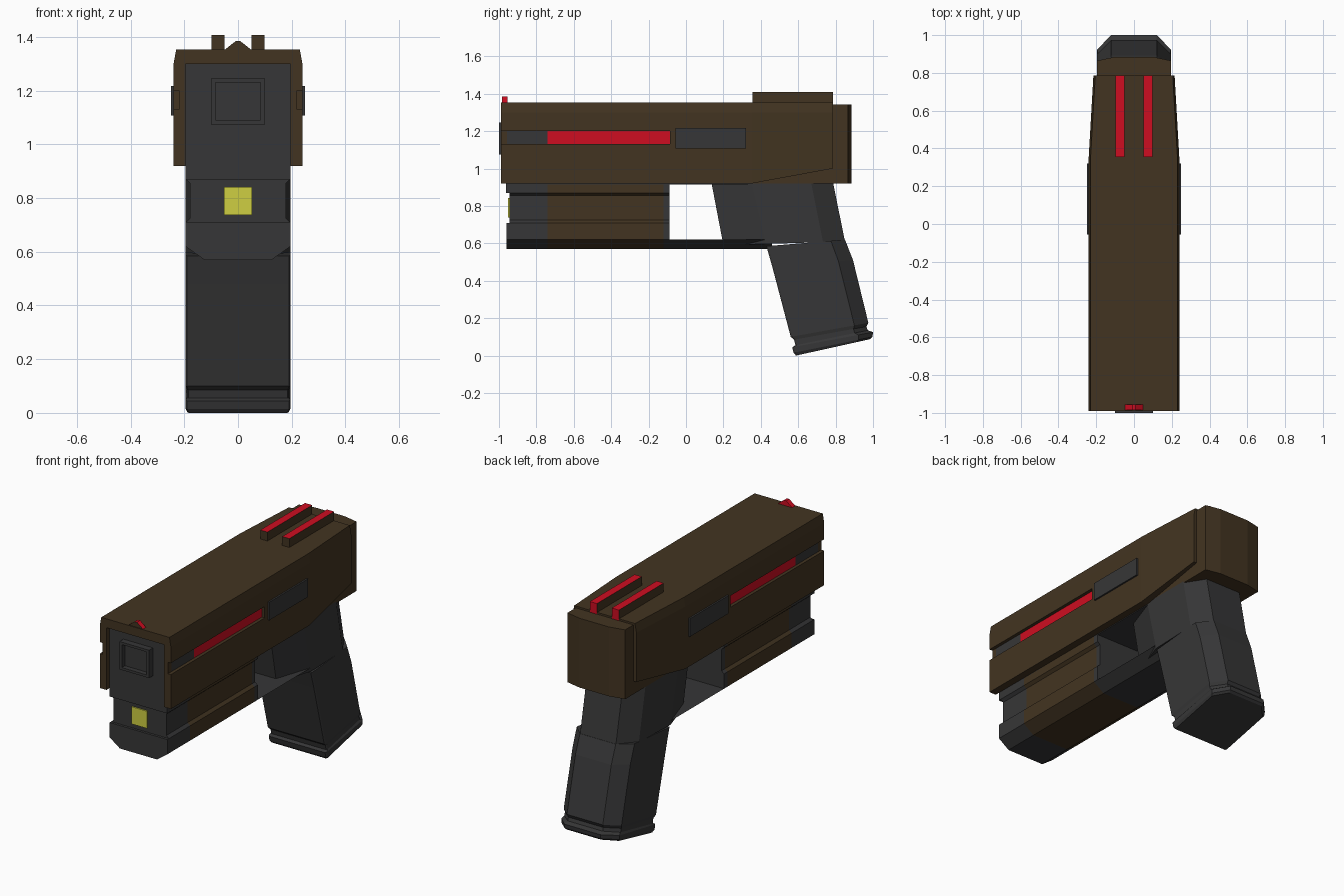
import bpy, bmesh

if "Cube" in bpy.data.objects:
    bpy.data.objects.remove(bpy.data.objects["Cube"])

def mat(name, rgb):
    m = bpy.data.materials.new(name)
    m.diffuse_color = (*rgb, 1)
    m.use_nodes = True
    m.node_tree.nodes["Principled BSDF"].inputs["Base Color"].default_value = m.diffuse_color
    return m

MATS = [mat("dark_grey", (0.037, 0.037, 0.038)), mat("brown", (0.055, 0.034, 0.015)),
        mat("red", (0.62, 0.004, 0.015)), mat("yellow", (0.62, 0.62, 0.055))]
GREY, BROWN, RED, YELLOW = range(4)

def loft(name, rings, color):
    """Skin closed rings of points; color is an index or a rule(center, normal)."""
    bm = bmesh.new()
    vs = [[bm.verts.new(p) for p in r] for r in rings]
    n = len(rings[0])
    for a, b in zip(vs, vs[1:]):
        for i in range(n):
            j = (i + 1) % n
            bm.faces.new((a[i], a[j], b[j], b[i]))
    bm.faces.new(vs[0][::-1])
    bm.faces.new(vs[-1])
    bmesh.ops.recalc_face_normals(bm, faces=bm.faces)
    bm.normal_update()
    for f in bm.faces:
        f.material_index = color(f.calc_center_median(), f.normal) if callable(color) else color
    me = bpy.data.meshes.new(name)
    bm.to_mesh(me)
    bm.free()
    for m in MATS:
        me.materials.append(m)
    ob = bpy.data.objects.new(name, me)
    bpy.context.collection.objects.link(ob)
    return ob

def sym(half, y):
    """Mirror a half section (x, z) across x = 0 at depth y."""
    return [(x, y, z) for x, z in half] + [(-x, y, z) for x, z in reversed(half)]

def box(name, x0, x1, y0, y1, z0, z1, color):
    return loft(name, [[(x0, y, z0), (x1, y, z0), (x1, y, z1), (x0, y, z1)] for y in (y0, y1)], color)

# slide: inverted channel, slotted sides in front, tapered at the back
slot = [(.195, 1.30), (.195, .92), (.24, .92), (.24, 1.13), (.22, 1.13), (.22, 1.20),
        (.24, 1.20), (.24, 1.30), (.23, 1.354)]

def slot_color(c, n):
    if abs(n.x) > .9 and abs(abs(c.x) - .22) < .003 and 1.14 < c.z < 1.19:
        return RED if c.y > -.74 else GREY if c.y > -.955 else BROWN
    return BROWN

def channel(w, zb, y):
    return sym([(.195, 1.30), (.195, zb), (w, zb), (w, 1.30), (w - .01, 1.354)], y)

# close each ring through the ceiling of the channel
loft("slide_front", [sym(slot, y) for y in (-.99, -.957, -.74, -.085)], slot_color)
loft("slide_rear", [channel(.24, .92, -.085), channel(.24, .92, .35), channel(.215, 1.0, .785)], BROWN)

# rear block with a slightly bowed back face
back = [(.195, .35), (.195, .865), (.1, .885)]
loft("rear_block", [[(x, y, z) for x, y in back] + [(-x, y, z) for x, y in reversed(back)]
                    for z in (.92, 1.343)], BROWN)

# inner core and square muzzle
box("core", -.195, .195, -.962, .36, .915, 1.30, GREY)
outer = [(-.1, 1.075), (.1, 1.075), (.1, 1.245), (-.1, 1.245)]
inner = [(-.084, 1.09), (.084, 1.09), (.084, 1.23), (-.084, 1.23)]
loft("muzzle", [[(x, y, z) for x, z in p] for p, y in
                ((outer, -.955), (outer, -1.0), (inner, -1.0), (inner, -.97))], GREY)

# side plates
for s, side in ((1, "right"), (-1, "left")):
    xs = sorted((s * .2, s * .25))
    box(side + "_plate", *xs, -.055, .32, 1.107, 1.217, GREY)

# sights, red on top and at the back
sight = lambda c, n: RED if n.z > .3 or n.y > .9 else BROWN
for s, side in ((1, "right"), (-1, "left")):
    xs = sorted((s * .05, s * .098))
    box(side + "_rear_sight", *xs, .355, .787, 1.34, 1.408, sight)
loft("front_sight", [[(-.05, y, 1.352), (.05, y, 1.352), (.008, y, 1.385), (-.008, y, 1.385)]
                     for y in (-.985, -.955)], sight)

# lower body with a side groove, brown in its middle stretch
body = [(.195, .925), (.195, .87), (.178, .855), (.178, .725), (.195, .71), (.195, .62), (.125, .57)]
loft("lower_body", [sym(body, y) for y in (-.945, -.74, -.12, -.088)],
     lambda c, n: BROWN if -.74 < c.y < -.12 else GREY)
box("front_upper_lip", -.195, .195, -.962, -.94, .87, .92, GREY)
loft("front_lower_lip", [sym(body[4:], y) for y in (-.96, -.94)], GREY)
box("lamp", -.052, .052, -.953, -.94, .737, .842, YELLOW)

# trigger guard
loft("trigger_guard", [sym(body[5:], y) for y in (-.09, .46)], GREY)

# grip: sections given by front point, back point and half width
def section(fy, fz, by, bz, w, front_x, front_cut):
    at = lambda t: (fy + t * (by - fy), fz + t * (bz - fz))
    half = [(front_x, at(0)), (w, at(front_cut)), (w, at(.82)), (w * .62, at(1))]
    return [(x, *p) for x, p in half] + [(-x, *p) for x, p in reversed(half)]

loft("upper_grip", [section(.135, .93, .785, .93, .195, .12, .33),
                    section(.2, .59, .85, .61, .195, .12, .35)], GREY)
loft("lower_grip", [section(.43, .585, .85, .62, .195, .19, .02),
                    section(.46, .48, .893, .51, .195, .19, .02),
                    section(.56, .10, .975, .175, .195, .19, .02),
                    section(.578, .085, .965, .155, .19, .185, .02),
                    section(.585, .055, .972, .135, .19, .185, .02),
                    section(.568, .045, 1.0, .125, .196, .19, .02),
                    section(.575, .015, .997, .10, .196, .19, .02),
                    section(.588, 0, .985, .088, .188, .182, .02)], GREY)
